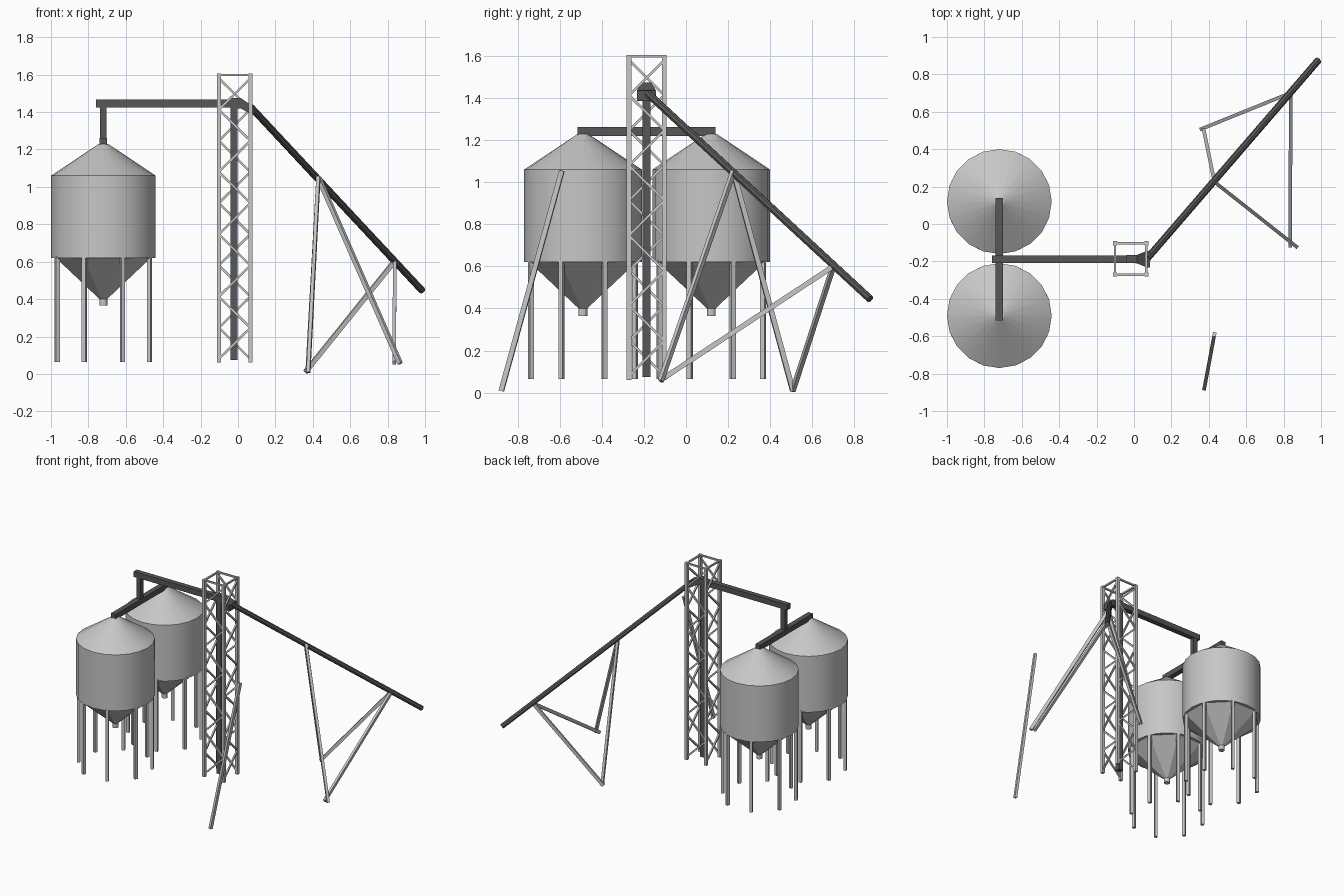
import bpy, bmesh, math
from mathutils import Vector, Matrix

if "Cube" in bpy.data.objects:
    bpy.data.objects.remove(bpy.data.objects["Cube"])


def material(name, v):
    m = bpy.data.materials.new(name)
    m.diffuse_color = (v, v, v, 1)
    m.use_nodes = True
    m.node_tree.nodes["Principled BSDF"].inputs["Base Color"].default_value = m.diffuse_color
    return m


LIGHT = material("galvanised_grey", 0.57)
DARK = material("dark_grey", 0.095)


def finish(name, bm, mat, smooth=False):
    bmesh.ops.recalc_face_normals(bm, faces=bm.faces)
    me = bpy.data.meshes.new(name)
    bm.to_mesh(me)
    bm.free()
    me.materials.append(mat)
    ob = bpy.data.objects.new(name, me)
    bpy.context.collection.objects.link(ob)
    if smooth:
        bpy.context.view_layer.objects.active = ob
        ob.select_set(True)
        bpy.ops.object.shade_smooth_by_angle(angle=math.radians(28))
        ob.select_set(False)
    return ob


def add_box(bm, lo, hi):
    lo, hi = Vector(lo), Vector(hi)
    mat = Matrix.Translation((lo + hi) / 2) @ Matrix.Diagonal((*(hi - lo), 1))
    bmesh.ops.create_cube(bm, size=1, matrix=mat)


def add_beam(bm, a, b, w, d=None, sides=4):
    # bar between two points; square bars by default, round if more sides
    a, b = Vector(a), Vector(b)
    axis = b - a
    mat = Matrix.Translation((a + b) / 2) @ axis.to_track_quat('Z', 'Y').to_matrix().to_4x4()
    if sides == 4:
        mat = mat @ Matrix.Diagonal((w, d or w, axis.length, 1))
        bmesh.ops.create_cube(bm, size=1, matrix=mat)
    else:
        bmesh.ops.create_cone(bm, cap_ends=True, segments=sides, radius1=w / 2,
                              radius2=w / 2, depth=axis.length, matrix=mat)


def lathe(name, centre, profile, sides, mat, smooth, turn=0.0):
    # stacked rings of (radius, height), capped at both ends
    bm = bmesh.new()
    rings = []
    for r, z in profile:
        rings.append([bm.verts.new((centre[0] + r * math.cos(turn + 2 * math.pi * i / sides),
                                    centre[1] + r * math.sin(turn + 2 * math.pi * i / sides), z))
                      for i in range(sides)])
    for p, q in zip(rings, rings[1:]):
        for i in range(sides):
            j = (i + 1) % sides
            bm.faces.new((p[i], p[j], q[j], q[i]))
    bm.faces.new(rings[0])
    bm.faces.new(rings[-1])
    return finish(name, bm, mat, smooth)


# Two silos with hoppers, outlets and eight legs each
for tag, c in (("front", (-0.72, -0.49)), ("back", (-0.72, 0.12))):
    lathe(tag + "_silo_body", c, [(0.28, 0.62), (0.28, 1.06), (0.025, 1.23)], 20, LIGHT, True)
    lathe(tag + "_silo_hopper", c, [(0.022, 0.40), (0.277, 0.622)], 8, LIGHT, False, math.pi / 8)
    lathe(tag + "_silo_outlet", c, [(0.021, 0.365), (0.021, 0.42)], 12, LIGHT, True)
    bm = bmesh.new()
    for i in range(8):
        a = math.pi / 8 + i * math.pi / 4
        x, y = c[0] + 0.267 * math.cos(a), c[1] + 0.267 * math.sin(a)
        s = Matrix.Translation((x, y, 0.3475)) @ Matrix.Rotation(a, 4, 'Z') @ Matrix.Diagonal((0.022, 0.022, 0.565, 1))
        bmesh.ops.create_cube(bm, size=1, matrix=s)
    finish(tag + "_silo_legs", bm, LIGHT)

# Lattice tower: corner posts, top ring and zigzag braces
TX, TY, H = -0.018, -0.187, 0.084
corners = [(-H, -H), (H, -H), (H, H), (-H, H)]
bm = bmesh.new()
for x, y in corners:
    add_box(bm, (TX + x - 0.011, TY + y - 0.011, 0.06), (TX + x + 0.011, TY + y + 0.011, 1.605))
finish("tower_posts", bm, LIGHT)
bm = bmesh.new()
N = 9
for k in range(4):
    p, q = corners[k], corners[(k + 1) % 4]
    add_beam(bm, (TX + p[0], TY + p[1], 1.598), (TX + q[0], TY + q[1], 1.598), 0.012)
    step = (1.58 - 0.08) / N
    for i in range(N):
        s, e = (p, q) if i % 2 == 0 else (q, p)
        add_beam(bm, (TX + s[0], TY + s[1], 0.08 + i * step),
                 (TX + e[0], TY + e[1], 0.08 + (i + 1) * step), 0.012)
finish("tower_braces", bm, LIGHT)

# Elevator column and square distribution pipes
bm = bmesh.new()
add_box(bm, (-0.04, -0.207, 0.075), (-0.002, -0.169, 1.43))
finish("elevator_column", bm, DARK)
bm = bmesh.new()
add_box(bm, (-0.76, -0.208, 1.424), (-0.02, -0.168, 1.466))
finish("upper_pipe", bm, DARK)
bm = bmesh.new()
add_box(bm, (-0.738, -0.206, 1.25), (-0.702, -0.17, 1.43))
finish("drop_pipe", bm, DARK)
bm = bmesh.new()
add_box(bm, (-0.74, -0.515, 1.22), (-0.70, 0.14, 1.262))
finish("cross_pipe", bm, DARK)

# Flared head chute
bm = bmesh.new()
rings = []
for x, hw, z0, z1 in ((-0.04, 0.021, 1.42, 1.475), (0.015, 0.022, 1.42, 1.475), (0.065, 0.043, 1.39, 1.44), (0.085, 0.045, 1.385, 1.435)):
    rings.append([bm.verts.new((x, -0.188 + s * hw, z)) for s, z in ((-1, z0), (1, z0), (1, z1), (-1, z1))])
for p, q in zip(rings, rings[1:]):
    for i in range(4):
        j = (i + 1) % 4
        bm.faces.new((p[i], p[j], q[j], q[i]))
bm.faces.new(rings[0])
bm.faces.new(rings[-1])
finish("head_chute", bm, DARK)

# Inclined auger tube
bm = bmesh.new()
add_beam(bm, (0.07, -0.185, 1.425), (0.985, 0.875, 0.445), 0.038, sides=8)
finish("auger_tube", bm, DARK)

# Auger support struts, plus the lone strut at the front
bm = bmesh.new()
for a, b in (((0.43, 0.225, 1.05), (0.372, 0.508, 0.008)),
             ((0.43, 0.225, 1.05), (0.867, -0.12, 0.055)),
             ((0.835, 0.70, 0.60), (0.36, 0.508, 0.010)),
             ((0.838, 0.70, 0.60), (0.835, -0.12, 0.06)),
             ((0.43, -0.59, 1.055), (0.376, -0.878, 0.008))):
    add_beam(bm, a, b, 0.019, 0.024)
finish("support_struts", bm, LIGHT)
